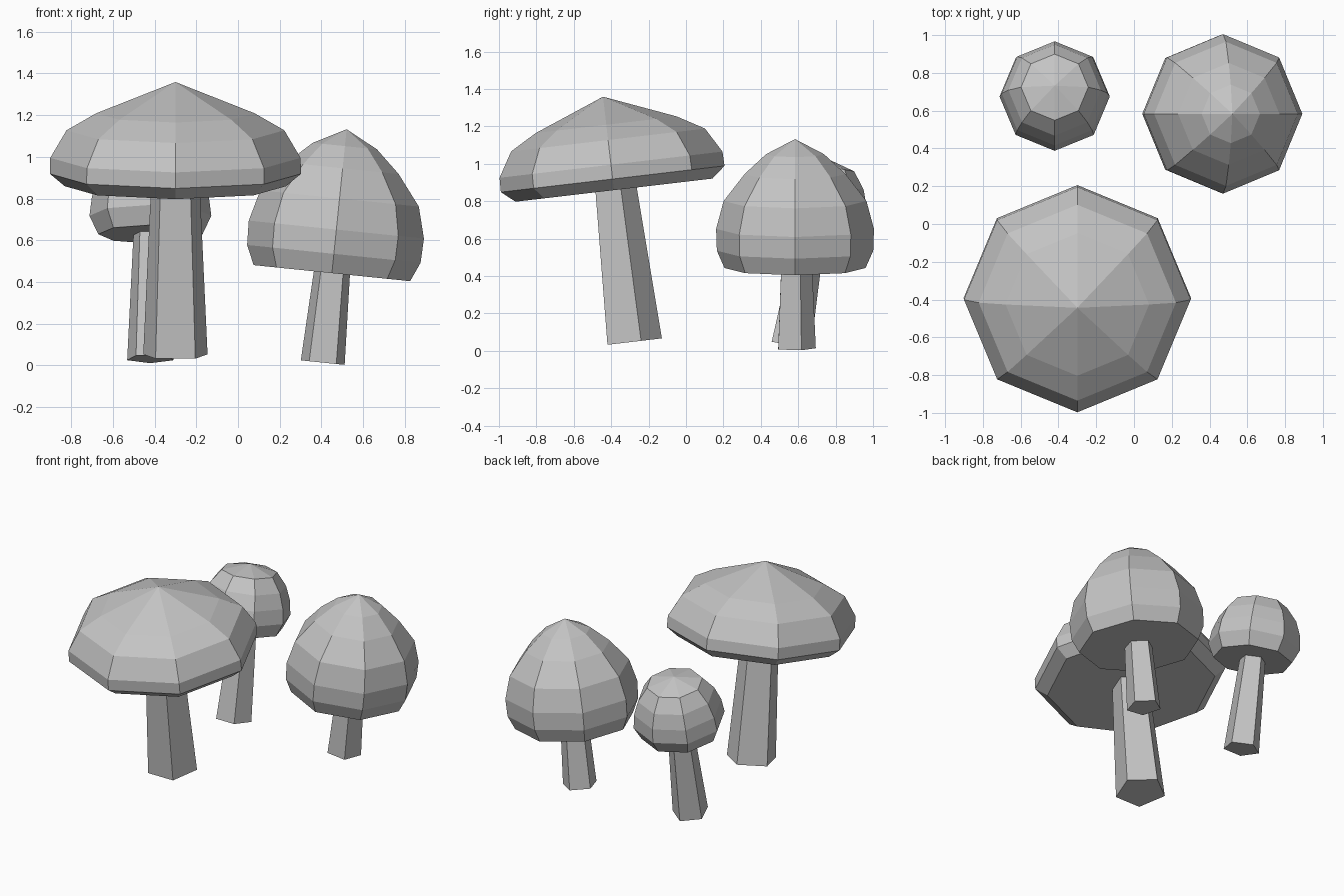
import bpy
import bmesh
from math import radians, cos, sin, pi
from mathutils import Euler, Vector

default_cube = bpy.data.objects.get("Cube")
if default_cube:
    bpy.data.objects.remove(default_cube, do_unlink=True)

# One plain grey for everything
grey = bpy.data.materials.new("plain_grey")
grey.use_nodes = True
tone = (0.55, 0.55, 0.55, 1)
grey.diffuse_color = tone
grey.node_tree.nodes["Principled BSDF"].inputs["Base Color"].default_value = tone


def lathe(name, profile, sides, turn, location, tilt):
    """Faceted solid from (radius, height) rings; zero radius makes a tip."""
    bm = bmesh.new()
    rings = []
    for radius, height in profile:
        if radius == 0:
            rings.append([bm.verts.new((0, 0, height))])
            continue
        angles = [turn + 2 * pi * i / sides for i in range(sides)]
        rings.append([bm.verts.new((radius * cos(a), radius * sin(a), height))
                      for a in angles])
    bm.faces.new(rings[0][::-1])
    for low, high in zip(rings, rings[1:]):
        for i in range(sides):
            j = (i + 1) % sides
            if len(high) == 1:
                bm.faces.new((low[i], low[j], high[0]))
            else:
                bm.faces.new((low[i], low[j], high[j], high[i]))
    if len(rings[-1]) > 1:
        bm.faces.new(rings[-1])
    mesh = bpy.data.meshes.new(name)
    bm.to_mesh(mesh)
    bm.free()
    mesh.materials.append(grey)
    obj = bpy.data.objects.new(name, mesh)
    obj.location = location
    obj.rotation_euler = tilt
    bpy.context.collection.objects.link(obj)


def mushroom(name, cap_centre, tilt_degrees, stem, cap):
    """Leaning mushroom: five-sided tapered stem under an eight-sided cap."""
    tilt = Euler([radians(t) for t in tilt_degrees])
    length, base_radius, top_radius = stem
    axis = tilt.to_matrix() @ Vector((0, 0, 1))
    base = Vector(cap_centre) - axis * length
    lathe(name + "_stem", [(base_radius, 0), (top_radius, length + 0.01)],
          5, pi / 2, base, tilt)
    lathe(name + "_cap", cap, 8, 0, cap_centre, tilt)


# Wide mushroom leaning forward
mushroom("wide_mushroom", (-0.3, -0.385, 0.859), (6.7, 0, 0),
         (0.817, 0.162, 0.122),
         [(0.53, 0), (0.602, 0.06), (0.6, 0.137), (0.522, 0.27),
          (0.38, 0.352), (0, 0.503)])

# Pointed mushroom leaning to its left
mushroom("pointed_mushroom", (0.45, 0.583, 0.4425), (0, 5.85, 0),
         (0.431, 0.111, 0.091),
         [(0.377, 0), (0.418, 0.093), (0.422, 0.21), (0.382, 0.36),
          (0.27, 0.505), (0.155, 0.612), (0, 0.693)])

# Small round mushroom leaning back
mushroom("round_mushroom", (-0.42, 0.659, 0.629), (-10.2, 0, 0),
         (0.607, 0.117, 0.085),
         [(0.25, 0), (0.292, 0.09), (0.28, 0.185), (0.245, 0.28),
          (0.178, 0.368), (0, 0.415)])
